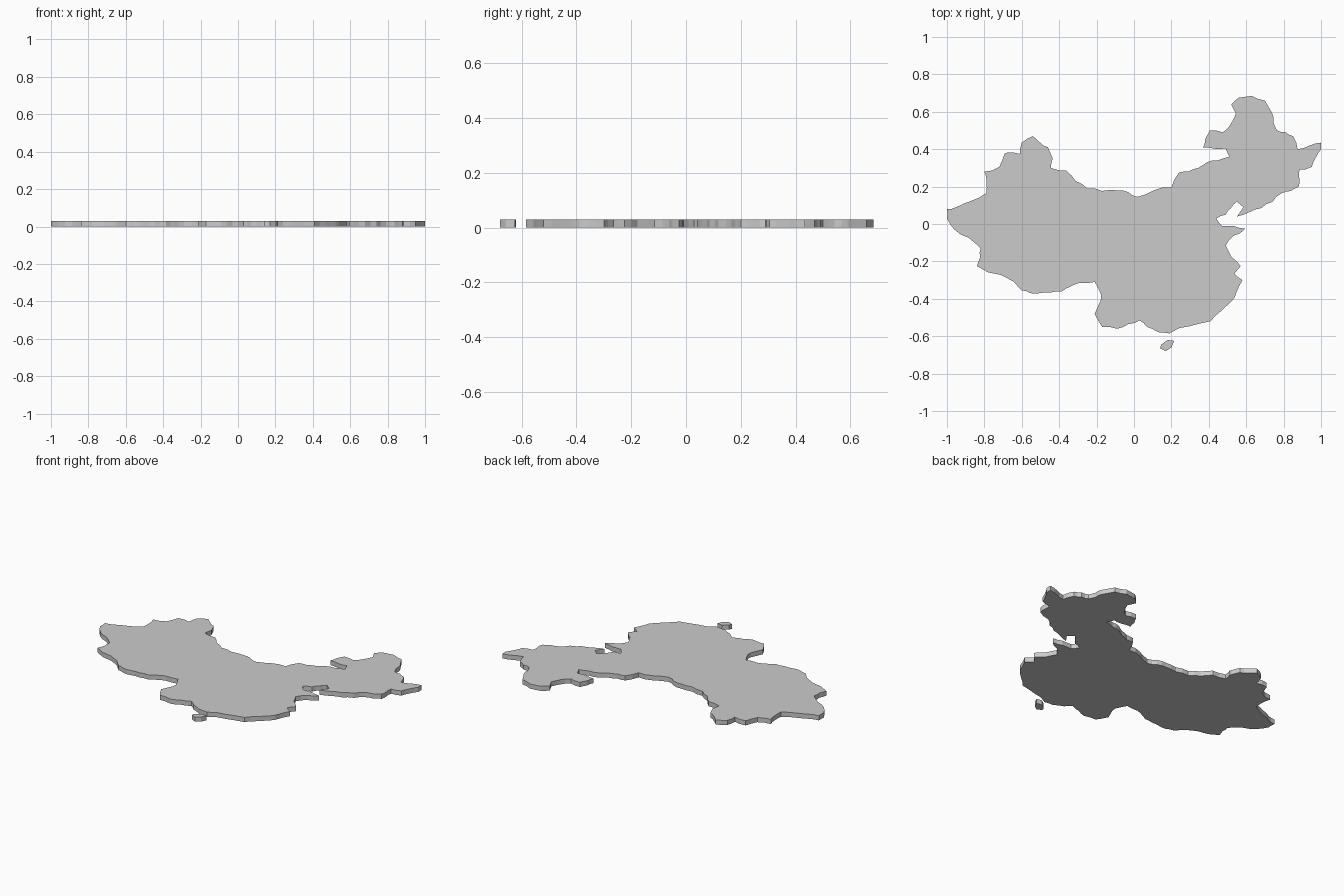
import bpy
import bmesh
import random
from mathutils import Vector

if "Cube" in bpy.data.objects:
    bpy.data.objects.remove(bpy.data.objects["Cube"])

random.seed(4)
THICKNESS = 0.03

# Main landmass outline, clockwise from the western tip
MAINLAND = [
    (-1, .03), (-1, .08), (-.95, .09), (-.79, .165), (-.80, .28), (-.72, .305),
    (-.69, .38), (-.61, .375), (-.60, .435), (-.54, .47), (-.46, .41), (-.435, .35),
    (-.445, .30), (-.36, .285), (-.25, .19), (-.09, .18), (.02, .145),
    (.20, .195), (.24, .275), (.29, .28), (.39, .33), (.51, .36), (.49, .405),
    (.37, .41), (.405, .50), (.475, .49), (.545, .59), (.52, .64), (.56, .675),
    (.63, .685), (.70, .66), (.74, .59), (.765, .50), (.85, .47), (.875, .40),
    (1, .435), (1, .40), (.95, .305), (.885, .29), (.88, .20), (.79, .165),
    (.68, .085), (.55, .04), (.585, .09), (.55, .12), (.49, .05), (.44, .03),
    (.47, -.01), (.595, -.025), (.49, -.115), (.57, -.225), (.535, -.265),
    (.58, -.30), (.52, -.415), (.41, -.52), (.19, -.585), (.07, -.55),
    (.03, -.515), (-.09, -.56), (-.17, -.55), (-.21, -.48), (-.175, -.38),
    (-.21, -.31), (-.29, -.315), (-.385, -.36), (-.505, -.37), (-.60, -.355),
    (-.84, -.225), (-.82, -.13), (-.96, -.03),
]
# Small island off the south coast
ISLAND = [(.145, -.645), (.18, -.62), (.215, -.625), (.20, -.66), (.17, -.68), (.14, -.665)]


def roughen(points, amount, levels):
    """Break straight stretches into small jagged coastline steps."""
    pts = [Vector(p) for p in points]
    for _ in range(levels):
        out = []
        for a, b in zip(pts, pts[1:] + pts[:1]):
            out.append(a)
            d = b - a
            if d.length > 0.045:
                side = Vector((-d.y, d.x))
                m = (a + b) / 2 + side * random.uniform(-amount, amount)
                m.x = max(-1, min(1, m.x))
                out.append(m)
        pts = out
    return pts


def slab(name, points):
    """Flat plate: outline extruded upward from z = 0."""
    bm = bmesh.new()
    base = bm.faces.new([bm.verts.new((p.x, p.y, 0)) for p in points])
    top = bmesh.ops.extrude_face_region(bm, geom=[base], use_keep_orig=True)["geom"]
    verts = [g for g in top if isinstance(g, bmesh.types.BMVert)]
    bmesh.ops.translate(bm, verts=verts, vec=(0, 0, THICKNESS))
    bmesh.ops.recalc_face_normals(bm, faces=bm.faces)
    mesh = bpy.data.meshes.new(name)
    bm.to_mesh(mesh)
    bm.free()
    obj = bpy.data.objects.new(name, mesh)
    bpy.context.collection.objects.link(obj)
    return obj


slab("mainland", roughen(MAINLAND, 0.09, 2))
slab("south_island", roughen(ISLAND, 0.05, 1))
